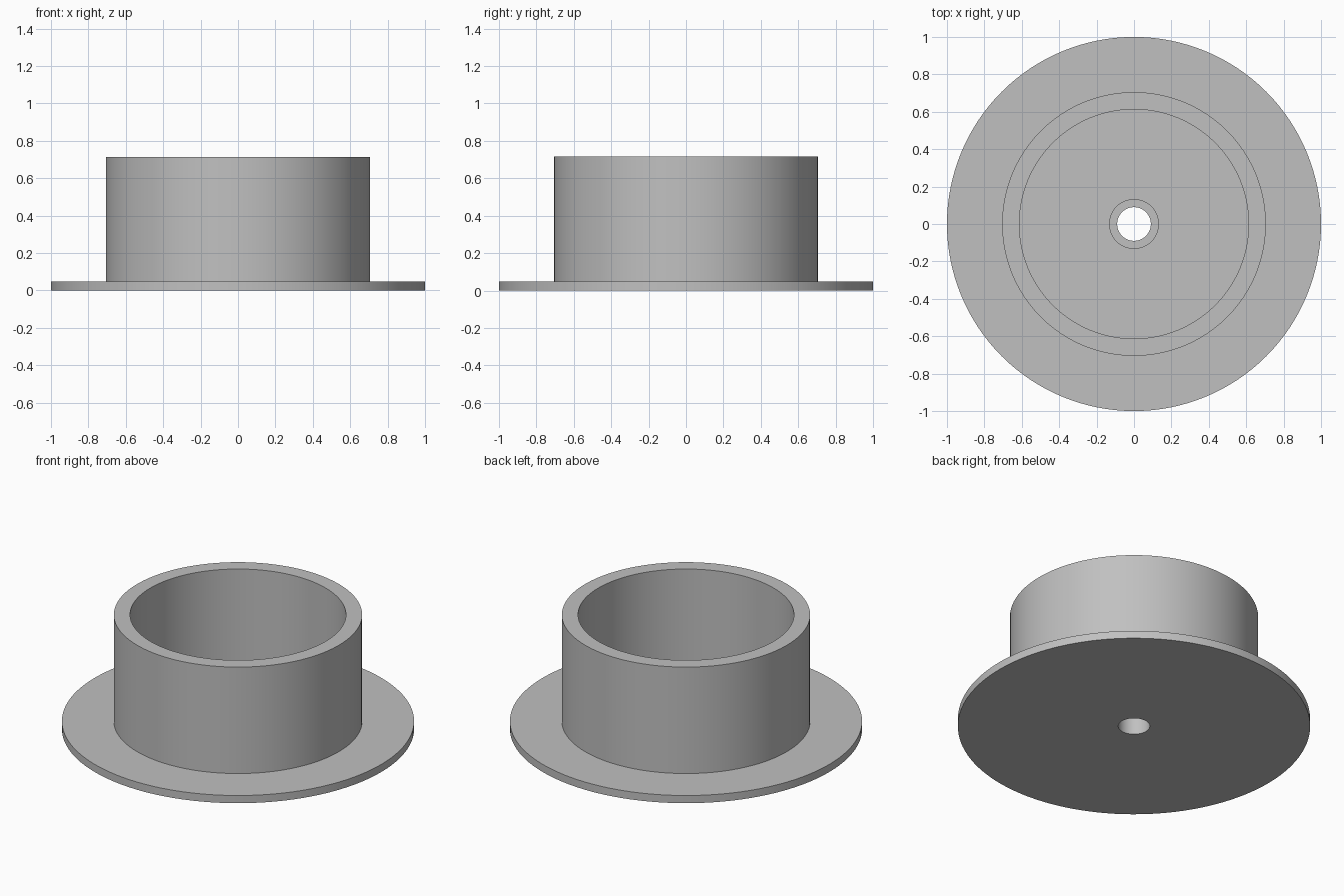
import bpy, bmesh, math

if "Cube" in bpy.data.objects:
    bpy.data.objects.remove(bpy.data.objects["Cube"])

SEGMENTS = 128

grey = bpy.data.materials.new("plain grey")
grey.diffuse_color = (0.53, 0.53, 0.53, 1)
grey.use_nodes = True
grey.node_tree.nodes["Principled BSDF"].inputs["Base Color"].default_value = grey.diffuse_color


def lathe(name, profile):
    """Revolve a closed (radius, height) profile around z."""
    bm = bmesh.new()
    rings = []
    for r, z in profile:
        rings.append([bm.verts.new((r * math.cos(a), r * math.sin(a), z))
                      for a in (2 * math.pi * i / SEGMENTS for i in range(SEGMENTS))])
    for k, lower in enumerate(rings):
        upper = rings[(k + 1) % len(rings)]
        for i in range(SEGMENTS):
            j = (i + 1) % SEGMENTS
            bm.faces.new((lower[i], lower[j], upper[j], upper[i]))
    bmesh.ops.recalc_face_normals(bm, faces=bm.faces)
    mesh = bpy.data.meshes.new(name)
    bm.to_mesh(mesh)
    bm.free()
    mesh.materials.append(grey)
    obj = bpy.data.objects.new(name, mesh)
    bpy.context.collection.objects.link(obj)
    bpy.ops.object.select_all(action='DESELECT')
    obj.select_set(True)
    bpy.context.view_layer.objects.active = obj
    bpy.ops.object.shade_smooth_by_angle(angle=math.radians(30))


BORE, BOSS, INNER, OUTER, RIM = 0.09, 0.133, 0.613, 0.705, 1.0
FLOOR, BOSS_TOP, TOP = 0.048, 0.22, 0.715

# Flanged cup: flat flange, round wall and a bored centre boss in one solid
lathe("flanged_cup", [
    (BORE, 0), (RIM, 0), (RIM, FLOOR),                              # flange
    (OUTER, FLOOR), (OUTER, TOP), (INNER, TOP), (INNER, FLOOR),     # wall
    (BOSS, FLOOR), (BOSS, BOSS_TOP), (BORE, BOSS_TOP),              # boss
])
